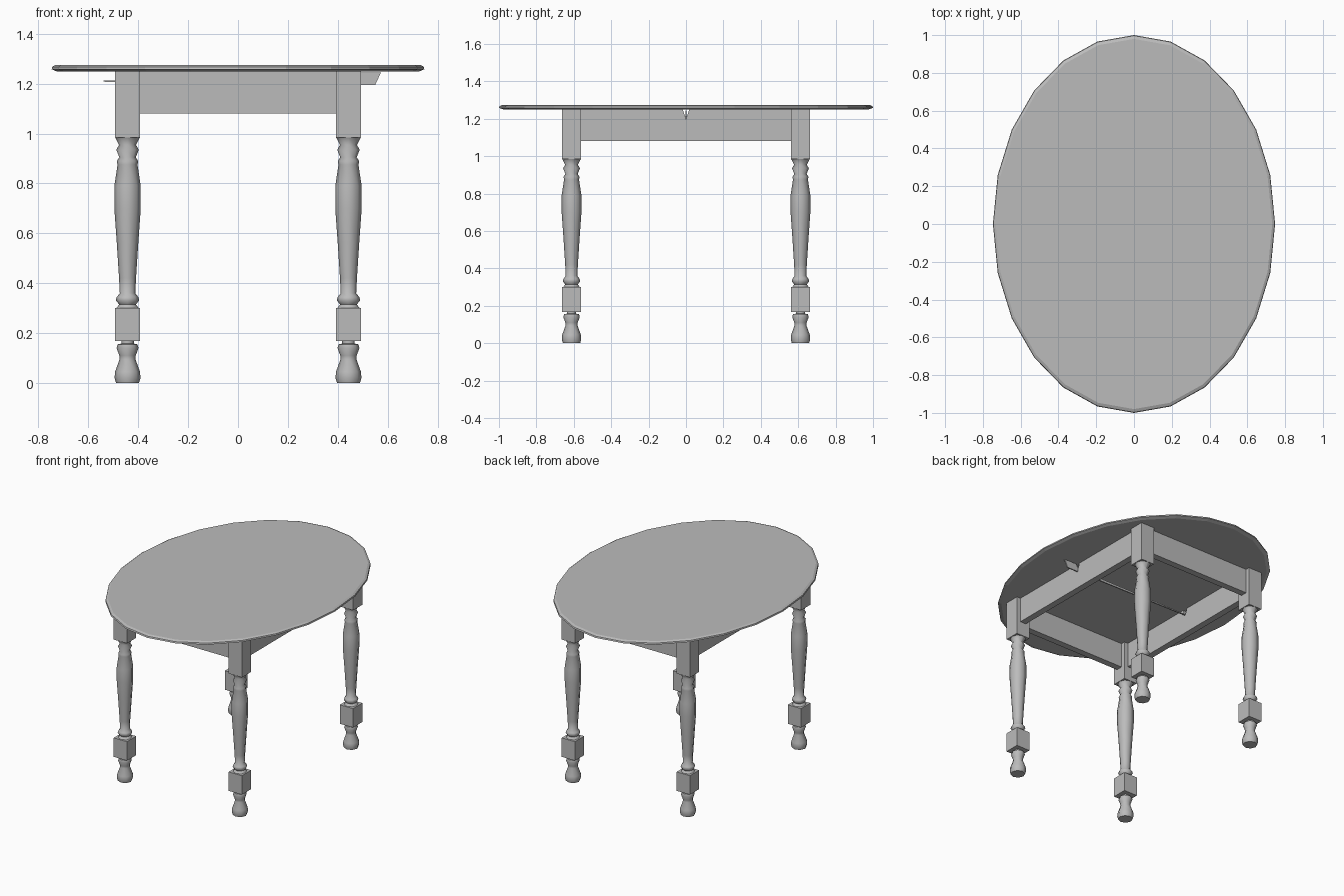
import bpy, bmesh, math

cube = bpy.data.objects.get("Cube")
if cube:
    bpy.data.objects.remove(cube, do_unlink=True)

GREY = (0.5, 0.5, 0.5, 1)
mat = bpy.data.materials.new("plain grey")
mat.use_nodes = True
mat.diffuse_color = GREY
mat.node_tree.nodes["Principled BSDF"].inputs["Base Color"].default_value = GREY

LEG_X, LEG_Y, HALF = 0.443, 0.612, 0.051
APRON_LOW, TOP_LOW = 1.08, 1.25


def finish(name, bm, smooth=0):
    bmesh.ops.recalc_face_normals(bm, faces=bm.faces)
    mesh = bpy.data.meshes.new(name)
    bm.to_mesh(mesh)
    bm.free()
    mesh.materials.append(mat)
    obj = bpy.data.objects.new(name, mesh)
    bpy.context.collection.objects.link(obj)
    if smooth:
        bpy.ops.object.select_all(action="DESELECT")
        obj.select_set(True)
        bpy.context.view_layer.objects.active = obj
        bpy.ops.object.shade_smooth_by_angle(angle=math.radians(smooth))
    return obj


def lathe(bm, profile, sides, cx=0, cy=0, sx=1, sy=1):
    """Stack rings of (radius, height) and close both ends."""
    rings = []
    for r, z in profile:
        angles = [math.tau * i / sides for i in range(sides)]
        rings.append([bm.verts.new((cx + sx * r * math.sin(a), cy + sy * r * math.cos(a), z))
                      for a in angles])
    for low, high in zip(rings, rings[1:]):
        for i in range(sides):
            j = (i + 1) % sides
            bm.faces.new((low[i], low[j], high[j], high[i]))
    bm.faces.new(rings[0])
    bm.faces.new(rings[-1])


def prism(bm, outline, axis, centre, thickness):
    """Extrude an outline of (along, z) sideways; axis 0 runs along x, 1 along y."""
    layers = []
    for side in (-0.5, 0.5):
        off = centre + side * thickness
        layers.append([bm.verts.new((u, off, z) if axis == 0 else (off, u, z))
                       for u, z in outline])
    a, b = layers
    n = len(a)
    bm.faces.new(a)
    bm.faces.new(b)
    for i in range(n):
        j = (i + 1) % n
        bm.faces.new((a[i], a[j], b[j], b[i]))


def block(bm, cx, cy, low, high):
    prism(bm, [(cx - HALF, low), (cx + HALF, low), (cx + HALF, high), (cx - HALF, high)],
          0, cy, 2 * HALF)


# Oval table top with a softened rim
bm = bmesh.new()
lathe(bm, [(0.975, TOP_LOW), (1, 1.258), (0.997, 1.268), (0.98, 1.275)], 24, sx=0.747)
finish("table_top", bm)

# Turned legs with square blocks
FOOT = [(0.046, 0), (0.052, 0.02), (0.05, 0.045), (0.032, 0.095), (0.033, 0.11),
        (0.044, 0.14), (0.04, 0.155), (0.025, 0.158), (0.025, 0.17)]
SHAFT = [(0.048, 0.295), (0.034, 0.315), (0.047, 0.332), (0.043, 0.345), (0.031, 0.36),
         (0.034, 0.42), (0.043, 0.56), (0.053, 0.7), (0.053, 0.79), (0.04, 0.875),
         (0.043, 0.89), (0.033, 0.905), (0.045, 0.935), (0.034, 0.955), (0.05, 0.985)]
for y_name, sy in (("front", -1), ("back", 1)):
    for x_name, sx in (("right", -1), ("left", 1)):
        name = f"{y_name}_{x_name}_leg"
        x, y = sx * LEG_X, sy * LEG_Y
        bm = bmesh.new()
        lathe(bm, FOOT, 8, x, y)
        lathe(bm, SHAFT, 8, x, y)
        finish(name + "_turning", bm, smooth=60)
        bm = bmesh.new()
        block(bm, x, y, 0.168, 0.3)
        block(bm, x, y, 0.985, TOP_LOW)
        finish(name + "_blocks", bm)

# End aprons, front and back
reach = LEG_X - HALF
for name, sy in (("front_apron", -1), ("back_apron", 1)):
    bm = bmesh.new()
    prism(bm, [(-reach, APRON_LOW), (reach, APRON_LOW), (reach, TOP_LOW), (-reach, TOP_LOW)],
          0, sy * LEG_Y, 0.045)
    finish(name, bm)

# Long side aprons with a small notch at the middle
reach = LEG_Y - HALF
for name, sx in (("right_apron", -1), ("left_apron", 1)):
    bm = bmesh.new()
    prism(bm, [(-reach, APRON_LOW), (reach, APRON_LOW), (reach, TOP_LOW), (0.018, TOP_LOW),
               (0, 1.2), (-0.018, TOP_LOW), (-reach, TOP_LOW)], 1, sx * LEG_X, 0.045)
    finish(name, bm)

# Thin cross rail under the top, with its tab past the left apron
bm = bmesh.new()
prism(bm, [(-0.54, 1.208), (0.55, 1.195), (0.573, 1.245), (0.48, 1.245), (0.46, 1.215),
           (-0.54, 1.212)], 0, 0, 0.008)
finish("cross_rail", bm)
